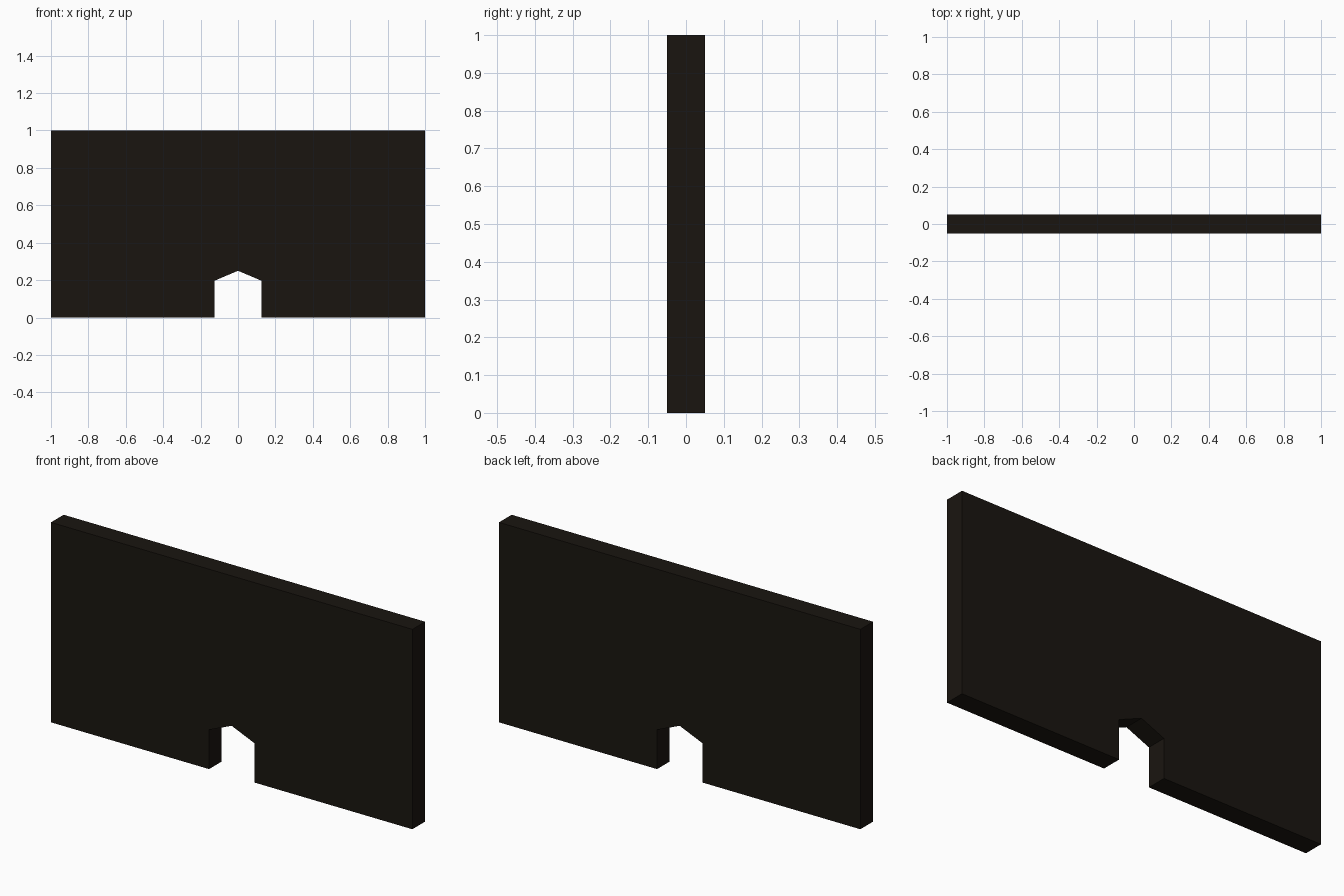
import bpy, bmesh

if "Cube" in bpy.data.objects:
    bpy.data.objects.remove(bpy.data.objects["Cube"])

HALF_DEPTH = 0.05

# Right half of the wall outline (x, z), from notch peak round to top corner
half = [(0.125, 0.197), (0.125, 0), (1, 0), (1, 1)]
outline = [(0, 0.25)] + half + [(-x, z) for x, z in reversed(half)]

# Wall panel with a gabled doorway, extruded front to back
bm = bmesh.new()
front = bm.faces.new([bm.verts.new((x, -HALF_DEPTH, z)) for x, z in outline])
back = bmesh.ops.extrude_face_region(bm, geom=[front], use_keep_orig=True)
verts = [v for v in back["geom"] if isinstance(v, bmesh.types.BMVert)]
bmesh.ops.translate(bm, vec=(0, 2 * HALF_DEPTH, 0), verts=verts)
bmesh.ops.recalc_face_normals(bm, faces=bm.faces)
mesh = bpy.data.meshes.new("wall_panel")
bm.to_mesh(mesh)
bm.free()

wall = bpy.data.objects.new("wall_panel", mesh)
bpy.context.collection.objects.link(wall)

# Very dark brown finish
mat = bpy.data.materials.new("dark_brown")
mat.diffuse_color = (0.01, 0.0075, 0.005, 1)
mat.use_nodes = True
mat.node_tree.nodes["Principled BSDF"].inputs["Base Color"].default_value = mat.diffuse_color
mesh.materials.append(mat)
